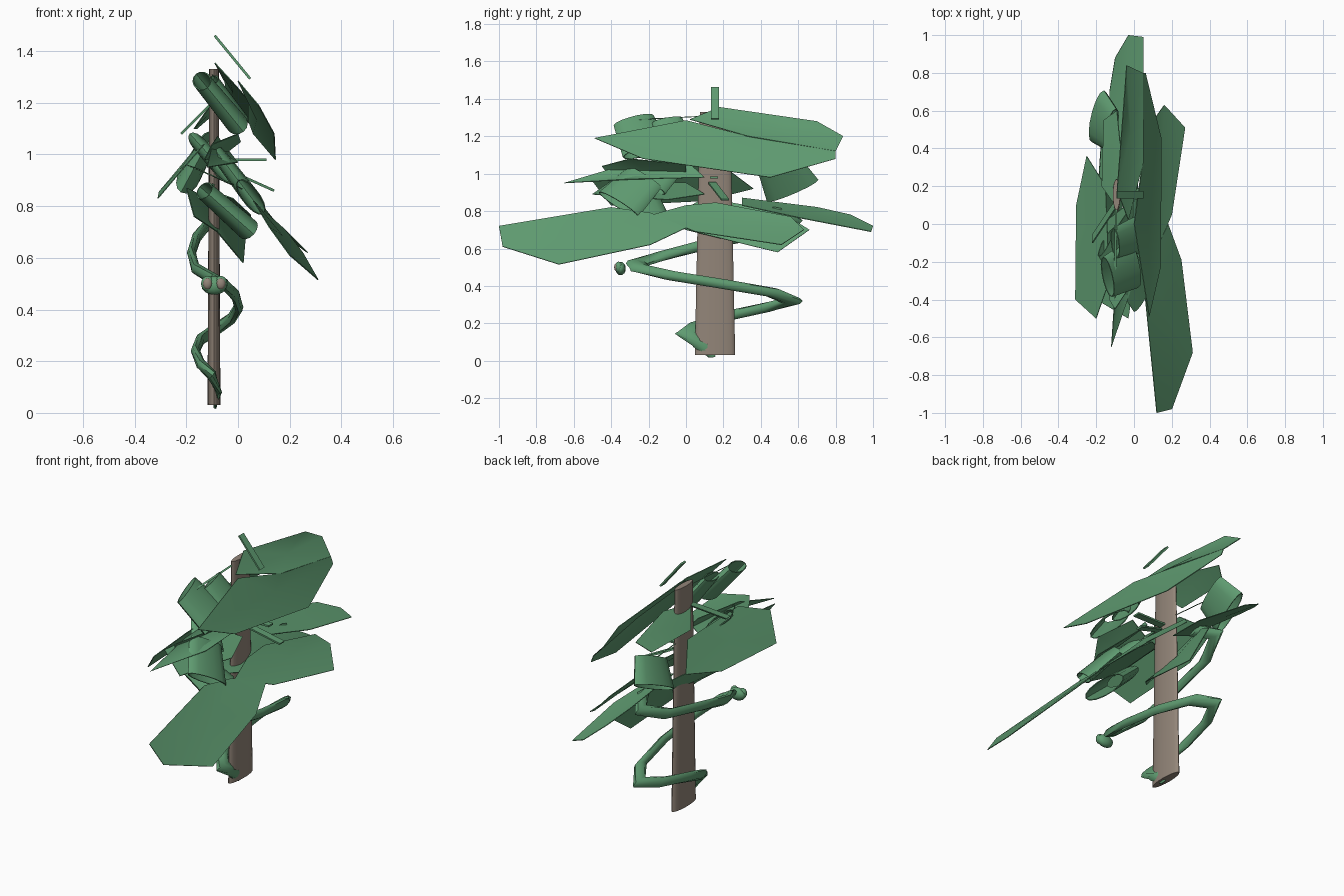
import bpy, bmesh, math
from mathutils import Vector

if "Cube" in bpy.data.objects:
    bpy.data.objects.remove(bpy.data.objects["Cube"])


def material(name, rgb):
    m = bpy.data.materials.new(name)
    m.diffuse_color = (*rgb, 1)
    m.use_nodes = True
    m.node_tree.nodes["Principled BSDF"].inputs["Base Color"].default_value = m.diffuse_color
    return m


GREEN = material("leaf green", (0.115, 0.33, 0.165))
BROWN = material("bark brown", (0.29, 0.235, 0.19))


def finish(name, bm, mat, angle=40, thick=0):
    bmesh.ops.recalc_face_normals(bm, faces=bm.faces)
    me = bpy.data.meshes.new(name)
    bm.to_mesh(me)
    bm.free()
    me.materials.append(mat)
    ob = bpy.data.objects.new(name, me)
    bpy.context.collection.objects.link(ob)
    bpy.context.view_layer.objects.active = ob
    ob.select_set(True)
    if thick:
        s = ob.modifiers.new("thickness", 'SOLIDIFY')
        s.thickness = thick
        s.offset = 0
        bpy.ops.object.modifier_apply(modifier=s.name)
    bpy.ops.object.shade_smooth_by_angle(angle=math.radians(angle))
    ob.select_set(False)
    return ob


def leaf(name, pts):
    """Thin blade: outline fanned around its middle."""
    bm = bmesh.new()
    vs = [bm.verts.new(p) for p in pts]
    c = bm.verts.new(sum((v.co for v in vs), Vector()) / len(vs))
    for a, b in zip(vs, vs[1:] + vs[:1]):
        bm.faces.new((a, b, c))
    finish(name, bm, GREEN, 50, 0.004)


def rolled_leaf(name, p, q, ry, rn, flare=1.2, n=14):
    """Blade curled into an open tube from p to q."""
    p, q = Vector(p), Vector(q)
    axis = (q - p).normalized()
    side = (Vector((0, 1, 0)) - axis * axis.y).normalized()
    nor = axis.cross(side)
    bm = bmesh.new()
    rows = []
    for k in range(4):
        t = k / 3
        s = 1 + (flare - 1) * t
        rows.append([bm.verts.new(p.lerp(q, t)
                     + side * ry * s * math.cos(2 * math.pi * i / n)
                     + nor * rn * s * math.sin(2 * math.pi * i / n)) for i in range(n)])
    for a, b in zip(rows, rows[1:]):
        for i in range(n):
            j = (i + 1) % n
            bm.faces.new((a[i], a[j], b[j], b[i]))
    finish(name, bm, GREEN, 60, 0.005)


def stick(name, p, q, w=0.021, t=0.005):
    """Flat twig: box along p-q, wide in y."""
    p, q = Vector(p), Vector(q)
    axis = (q - p).normalized()
    side = Vector((0, w, 0))
    nor = axis.cross(Vector((0, 1, 0))).normalized() * t
    bm = bmesh.new()
    for c in (p, q):
        for a, b in ((-1, -1), (1, -1), (1, 1), (-1, 1)):
            bm.verts.new(c + side * a + nor * b)
    bmesh.ops.convex_hull(bm, input=bm.verts)
    finish(name, bm, GREEN, 30)


def ball(name, loc, size, mat):
    bm = bmesh.new()
    bmesh.ops.create_uvsphere(bm, u_segments=12, v_segments=8, radius=1)
    for v in bm.verts:
        v.co = Vector(loc) + Vector(a * b for a, b in zip(v.co, size))
    finish(name, bm, mat, 60)


# Flattened trunk
bm = bmesh.new()
bmesh.ops.create_cone(bm, cap_ends=True, segments=20, radius1=1, radius2=0.75, depth=1.3)
for v in bm.verts:
    v.co = (-0.093 + v.co.x * 0.025, 0.155 + v.co.y * 0.108, 0.68 + v.co.z)
finish("trunk", bm, BROWN)

# Vine winding round the trunk, its round section stretched along y
path = [(-.09, .14, .02), (-.075, .08, .08), (-.1, .0, .145),
        (-.145, .07, .19), (-.165, .22, .24), (-.145, .43, .285),
        (-.09, .565, .32), (-.025, .46, .365), (.003, .2, .41),
        (-.01, -.08, .455), (-.05, -.25, .495), (-.1, -.265, .52),
        (-.165, -.13, .56), (-.18, .1, .62), (-.16, .4, .68), (-.1, .565, .75), (-.04, .46, .8)]
size = Vector((.018, .06, .025))
pts = [Vector(a / b for a, b in zip(p, size)) for p in path]
bm = bmesh.new()
rings = []
for k, p in enumerate(pts):
    d = (pts[min(k + 1, len(pts) - 1)] - pts[max(k - 1, 0)]).normalized()
    side = d.cross(Vector((0, 0, 1))).normalized()
    up = side.cross(d)
    r = (0.35, 0.75)[k] if k < 2 else 1
    ring = []
    for i in range(8):
        co = p + (up * math.cos(math.pi * i / 4) + side * math.sin(math.pi * i / 4)) * r
        ring.append(bm.verts.new([a * b for a, b in zip(co, size)]))
    rings.append(ring)
for a, b in zip(rings, rings[1:]):
    for i in range(8):
        bm.faces.new((a[i], a[i - 1], b[i - 1], b[i]))
bm.faces.new(rings[0])
bm.faces.new(rings[-1])
finish("vine", bm, GREEN, 50)

# Vine tip bud with two round spots
ball("vine_bud", (-.092, -.35, .493), (.05, .028, .036), GREEN)
for x, n in ((-.118, "left"), (-.066, "right")):
    ball(n + "_bud_bump", (x, -.36, .5), (.025, .02, .03), GREEN)
    ball(n + "_bud_spot", (x, -.372, .5), (.018, .012, .022), BROWN)

# Big blades
leaf("crown_leaf_back", [(-.03, .02, 1.29), (-.09, .18, 1.355), (-.05, .7, 1.28),
                         (-.04, .84, 1.2), (.045, .8, 1.12), (.05, .33, 1.2)])
leaf("crown_leaf_front", [(.08, -.49, 1.19), (0, 0, 1.285), (.045, .33, 1.2),
                          (.045, .8, 1.12), (.06, .8, 1.08), (.145, .45, .98), (.14, -.23, 1.08)])
leaf("low_leaf_front", [(.12, -1, .72), (.2, -.98, .61), (.31, -.68, .515), (.25, -.19, .62),
                        (.18, 0, .71), (.09, -.19, .79), (.06, -.4, .82)])
leaf("low_leaf_right", [(.1, -.18, .78), (.06, 0, .83), (.06, .16, .845), (.11, .56, .77),
                        (.16, .63, .7), (.27, .51, .62), (.2, .05, .69)])
leaf("low_leaf_back", [(-.08, 0, .7), (.02, .49, .58), (.03, .66, .7), (-.05, .5, .8),
                       (-.2, .1, .87), (-.17, -.1, .76)])
leaf("long_leaf_back", [(-.13, .3, .87), (-.13, .7, .82), (-.1, .88, .78), (-.03, 1, .72),
                        (.05, .99, .69), (.05, .6, .765), (-.02, .3, .83)])
leaf("left_leaf", [(-.31, -.4, .83), (-.305, .1, .855), (-.25, .36, .92), (-.15, .2, 1.04),
                   (-.13, -.3, 1.04), (-.2, -.5, .96)])
leaf("slim_leaf_front", [(-.12, -.65, .95), (-.1, -.35, 1.04), (-.08, 0, 1.07),
                         (-.01, .1, .98), (0, -.3, .97)])
leaf("slim_leaf_middle", [(-.2, -.4, .96), (-.17, 0, .95), (-.04, .1, .89),
                          (.03, -.1, .86), (-.03, -.5, .89)])
leaf("upper_leaf_left", [(-.17, .2, 1.1), (-.16, .55, 1.1), (-.09, .6, 1.16),
                         (-.06, .3, 1.22), (-.1, .1, 1.2)])
leaf("small_leaf_front", [(-.13, -.4, .98), (-.1, -.45, 1.04), (0, -.3, 1.08),
                          (.01, 0, 1.05), (-.08, 0, .98)])

# Curled blades
rolled_leaf("curled_leaf_top", (-.14, -.28, 1.285), (-.005, -.21, 1.12), .11, .034)
rolled_leaf("curled_leaf_top_inner", (-.1, -.1, 1.285), (.01, -.06, 1.13), .08, .025)
rolled_leaf("curled_leaf_low", (-.13, -.25, .86), (.04, -.2, .71), .11, .035)
rolled_leaf("curled_leaf_right", (-.06, -.22, .98), (.05, -.36, .835), .11, .027)
rolled_leaf("curled_leaf_back", (-.12, .5, 1.04), (-.19, .57, .91), .12, .033, 1.25)
rolled_leaf("curled_leaf_middle", (-.15, -.1, 1.04), (-.06, -.2, .94), .09, .025)

# Flat twigs
stick("twig_top", (-.09, .155, 1.46), (.047, .155, 1.293))
stick("twig_left", (-.22, -.08, 1.08), (-.1, .1, 1.2))
stick("twig_right", (-.08, .15, .98), (.11, .15, .98))
stick("twig_low_right", (-.06, .14, .95), (.14, .21, .86))

# Leaf stems on the trunk
for i, (y, z) in enumerate(((-.25, 1.29), (-.2, .97), (-.2, .87), (.45, 1.0))):
    stick("leaf_stem_%d" % i, (-.093, .15, z + .02), (-.1, y, z), .006, .006)
